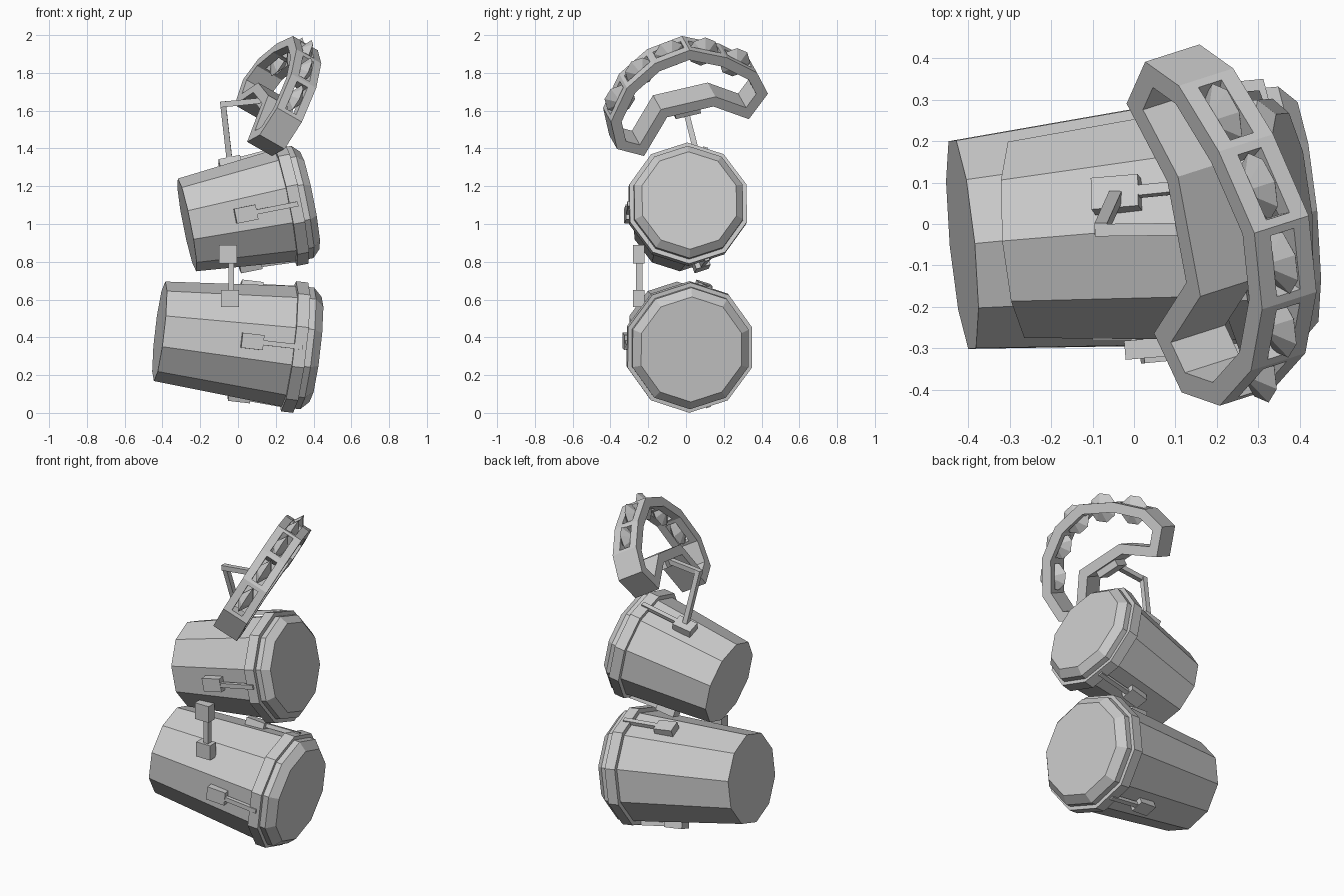
import bpy, bmesh, math
from mathutils import Vector as V

if "Cube" in bpy.data.objects:
    bpy.data.objects.remove(bpy.data.objects["Cube"])

grey = bpy.data.materials.new("plain_grey")
grey.use_nodes = True
grey.diffuse_color = (0.6, 0.6, 0.6, 1)
grey.node_tree.nodes["Principled BSDF"].inputs["Base Color"].default_value = (0.6, 0.6, 0.6, 1)


def finish(name, bm):
    bmesh.ops.recalc_face_normals(bm, faces=bm.faces)
    mesh = bpy.data.meshes.new(name)
    bm.to_mesh(mesh)
    bm.free()
    mesh.materials.append(grey)
    bpy.context.collection.objects.link(bpy.data.objects.new(name, mesh))


def frame(axis):
    """Axis, upward and sideways directions of a round part."""
    d = axis.normalized()
    up = V((0, 0, 1))
    up = (up - d * up.dot(d)).normalized()
    return d, up, up.cross(d)


def lathe(name, origin, axis, profile, sides):
    """Closed faceted solid from (distance, radius) pairs along an axis."""
    d, up, side = frame(axis)
    bm = bmesh.new()
    rings = []
    for s, r in profile:
        turn = [math.tau * k / sides for k in range(sides)]
        rings.append([bm.verts.new(origin + d * s + (up * math.cos(a) + side * math.sin(a)) * r)
                      for a in turn])
    for a, b in zip(rings, rings[1:]):
        for k in range(sides):
            j = (k + 1) % sides
            bm.faces.new((a[k], a[j], b[j], b[k]))
    bm.faces.new(rings[0])
    bm.faces.new(rings[-1])
    finish(name, bm)


def hexahedron(bm, a, b):
    """Join two loops of four points into a closed block."""
    a = [bm.verts.new(p) for p in a]
    b = [bm.verts.new(p) for p in b]
    bm.faces.new(a)
    bm.faces.new(b)
    for k in range(4):
        j = (k + 1) % 4
        bm.faces.new((a[k], a[j], b[j], b[k]))


def beam(name, p, q, width, height, up):
    """Rectangular bar from p to q, its height along up."""
    p, q, up = V(p), V(q), V(up)
    d = (q - p).normalized()
    up = (up - d * up.dot(d)).normalized()
    w = up.cross(d) * width / 2
    h = up * height / 2
    corners = (w + h, h - w, -w - h, w - h)
    bm = bmesh.new()
    hexahedron(bm, [p + c for c in corners], [q + c for c in corners])
    finish(name, bm)


def drum(label, origin, axis, shell, hoop, head, lug_at, lug_r, rod_end):
    origin, axis = V(origin), V(axis)
    for part, profile in (("shell", shell), ("hoop", hoop), ("head", head)):
        lathe(f"{label}_{part}", origin, axis, profile, 10)
    d, up, side = frame(axis)
    # tension lugs with their rods reaching over the hoop
    for place, deg in (("top", 18), ("bottom", 162), ("front", -90)):
        a = math.radians(deg)
        n = up * math.cos(a) + side * math.sin(a)
        lug = origin + d * lug_at + n * lug_r
        beam(f"{label}_{place}_lug", lug - d * 0.058, lug + d * 0.058, 0.08, 0.046, n)
        beam(f"{label}_{place}_rod", lug + d * 0.05 + n * 0.008,
             origin + d * rod_end + n * (lug_r + 0.022), 0.026, 0.024, n)


drum("lower_drum", (-0.415, -0.05, 0.432), (0.989, 0.094, -0.115),
     [(0, 0.265), (0.70, 0.322)],
     [(0.69, 0.347), (0.755, 0.347)],
     [(0.75, 0.324), (0.79, 0.324), (0.835, 0.28)], 0.468, 0.304, 0.735)
drum("upper_drum", (-0.27, -0.037, 0.995), (0.978, 0.082, 0.195),
     [(0, 0.25), (0.54, 0.302)],
     [(0.53, 0.327), (0.593, 0.327)],
     [(0.59, 0.303), (0.625, 0.303), (0.665, 0.263)], 0.295, 0.288, 0.575)

# link between the drums
beam("link_upper_block", (-0.053, -0.25, 0.79), (-0.053, -0.25, 0.89), 0.095, 0.06, (0, 1, 0))
beam("link_lower_block", (-0.043, -0.25, 0.56), (-0.043, -0.25, 0.65), 0.095, 0.06, (0, 1, 0))
beam("link_rod", (-0.035, -0.247, 0.64), (-0.035, -0.247, 0.80), 0.03, 0.035, (0, 1, 0))

# tambourine outline on its tilted plane
DEPTH, THICK, PLATE = 0.157, 0.056, 0.045
normal = V((1.75, 0.56, -1)).normalized()
outline = [(0.333, 1.555), (0.434, 1.69), (0.376, 1.80), (0.217, 1.88),
           (0.02, 1.92), (-0.164, 1.85), (-0.312, 1.72), (-0.397, 1.54),
           (-0.365, 1.397), (-0.222, 1.36), (-0.10, 1.565), (0.145, 1.622)]
outer = [V(((z - 1.17 - 0.56 * y) / 1.75, y, z)) for y, z in outline]
count = len(outer)
inward = [normal.cross((outer[(i + 1) % count] - outer[i]).normalized()) for i in range(count)]
inner = []
for i in range(count):
    m, n = inward[i - 1], inward[i]
    inner.append(outer[i] + (m + n) * THICK / (1 + m.dot(n)))


def section(i, f, d0, d1):
    """Cross-section of the frame at fraction f of side i."""
    j = (i + 1) % count
    o, p = outer[i].lerp(outer[j], f), inner[i].lerp(inner[j], f)
    return [o - normal * d0, p - normal * d0, p - normal * d1, o - normal * d1]


slotted = range(2, 7)
bm = bmesh.new()
for i in range(count):
    if i in slotted:
        # two side plates with a post at each end
        pieces = [(0, 1, 0, PLATE), (0, 1, DEPTH - PLATE, DEPTH),
                  (0, 0.1, PLATE, DEPTH - PLATE), (0.9, 1, PLATE, DEPTH - PLATE)]
    else:
        pieces = [(0, 1, 0, DEPTH)]
    for f0, f1, d0, d1 in pieces:
        hexahedron(bm, section(i, f0, d0, d1), section(i, f1, d0, d1))
finish("tambourine_frame", bm)

# jingles in the slots
for i in slotted:
    centre = sum(section(i, 0.5, 0, DEPTH), V()) / 4
    lathe(f"tambourine_jingle_{i - 1}", centre, normal,
          [(-0.036, 0.02), (0, 0.085), (0.036, 0.02)], 8)

# clamp under the bar and its bent stand
bar = count - 1 - 1
under = -inward[bar] * 0.018 - normal * DEPTH / 2
bar_a, bar_b = outer[bar], outer[bar + 1]
beam("tambourine_clamp", bar_a.lerp(bar_b, 0.2) + under, bar_a.lerp(bar_b, 0.74) + under,
     0.11, 0.04, inward[bar])
beam("stand_upright", (-0.045, 0.065, 1.34), (-0.08, -0.012, 1.645), 0.03, 0.03, (1, 0, 0))
beam("stand_arm", (-0.093, -0.015, 1.632), (0.14, -0.012, 1.655), 0.03, 0.03, (0, 0, 1))
